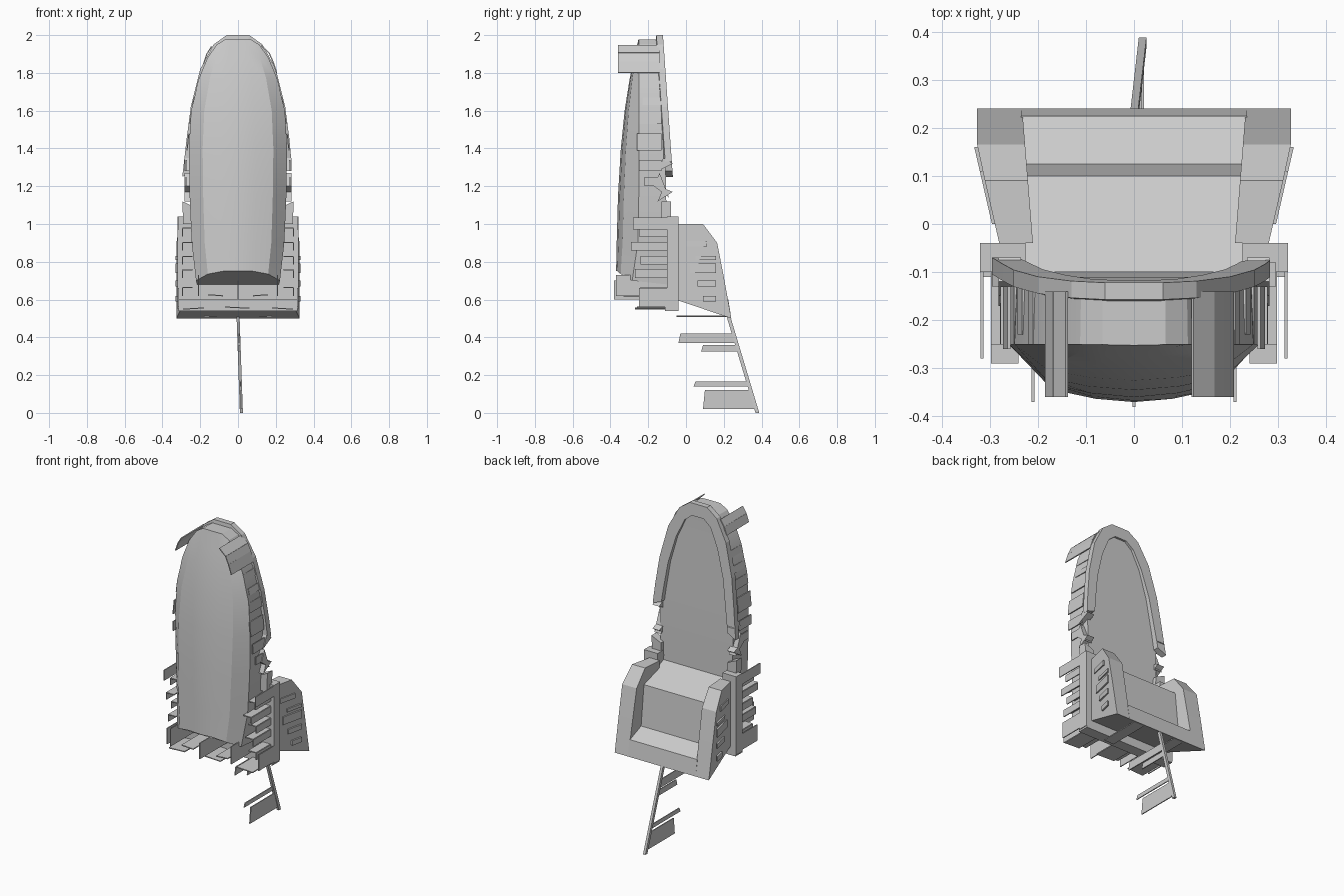
import bpy, bmesh, math
from mathutils import Vector

cube = bpy.data.objects.get("Cube")
if cube:
    bpy.data.objects.remove(cube)

grey = bpy.data.materials.new("plain grey")
grey.use_nodes = True
tone = (0.6, 0.6, 0.6, 1)
grey.diffuse_color = tone
grey.node_tree.nodes["Principled BSDF"].inputs["Base Color"].default_value = tone


def loft(name, loops):
    """Skin matching closed loops of points and cap both ends."""
    bm = bmesh.new()
    rings = [[bm.verts.new(p) for p in loop] for loop in loops]
    for a, b in zip(rings, rings[1:]):
        for i in range(len(a)):
            j = (i + 1) % len(a)
            bm.faces.new((a[i], a[j], b[j], b[i]))
    bm.faces.new(rings[0])
    bm.faces.new(rings[-1])
    bmesh.ops.recalc_face_normals(bm, faces=bm.faces)
    mesh = bpy.data.meshes.new(name)
    bm.to_mesh(mesh)
    bm.free()
    mesh.materials.append(grey)
    obj = bpy.data.objects.new(name, mesh)
    bpy.context.collection.objects.link(obj)
    return obj


def prism_y(name, xz, y0, y1):
    return loft(name, [[(x, y, z) for x, z in xz] for y in (y0, y1)])


def prism_x(name, yz, x0, x1):
    return loft(name, [[(x, y, z) for y, z in yz] for x in (x0, x1)])


def plate(name, p, q, y0, y1, thick=0.006):
    """Thin strip between two x-z points, running front to back."""
    p, q = Vector(p), Vector(q)
    d = (q - p).normalized() * thick / 2
    n = Vector((-d.y, d.x))
    return prism_y(name, [p + n, q + n, q - n, p - n], y0, y1)


def block(name, x0, x1, y0, y1, z0, z1):
    return prism_y(name, [(x0, z0), (x1, z0), (x1, z1), (x0, z1)], y0, y1)


# Domed front shell: height, half width, front y, widest y, back y
rows = [
    (0.70, 0.222, -0.37, -0.285, -0.10),
    (0.90, 0.245, -0.367, -0.255, -0.10),
    (1.15, 0.256, -0.36, -0.25, -0.105),
    (1.40, 0.260, -0.345, -0.25, -0.11),
    (1.60, 0.248, -0.325, -0.25, -0.12),
    (1.77, 0.207, -0.298, -0.25, -0.125),
    (1.88, 0.162, -0.275, -0.25, -0.13),
    (1.95, 0.112, -0.258, -0.25, -0.13),
    (1.978, 0.066, -0.252, -0.25, -0.13),
]
sections = []
for k, (z, w, yf, yc, yb) in enumerate(rows):
    low = 1 if k == 0 else 0
    half = [(w * 0.98, yb, z - 0.02 * low),
            (w, yc, z),
            (w * 0.72, yf * 0.72 + yc * 0.28, z + 0.035 * low),
            (w * 0.36, yf * 0.92 + yc * 0.08, z + 0.05 * low)]
    middle = [(0, yf, z + 0.05 * low)]
    sections.append(half + middle + [(-x, y, h) for x, y, h in reversed(half)])
shell = loft("front_shell", sections)
bpy.ops.object.select_all(action="DESELECT")
shell.select_set(True)
bpy.context.view_layer.objects.active = shell
bpy.ops.object.shade_smooth_by_angle(angle=math.radians(20))

# Raised arch around the back of the shell, its right leg hanging lower
outer = [(0.283, 1.33), (0.272, 1.45), (0.25, 1.62), (0.20, 1.82), (0.13, 1.95), (0.06, 2.0)]
inner = [(0.225, 1.35), (0.212, 1.45), (0.19, 1.60), (0.143, 1.77), (0.09, 1.885), (0.04, 1.925)]


def rim_y(z):
    return -0.122 + (2.0 - z) * 0.07


arch = []
for s, order in ((1, range(6)), (-1, reversed(range(6)))):
    for i in order:
        (xo, zo), (xi, zi) = outer[i], inner[i]
        if s < 0 and i == 0:
            xo, zo, xi, zi = xo + 0.012, zo - 0.08, xi + 0.012, zi - 0.07
        arch.append([(s * xo, rim_y(zo), zo), (s * xi, rim_y(zi), zi),
                     (s * xi, rim_y(zi) - 0.05, zi), (s * xo, rim_y(zo) - 0.035, zo)])
loft("rear_arch", arch)


def outline(z):
    for (xa, za), (xb, zb) in zip(outer, outer[1:]):
        if za <= z <= zb:
            return xa + (xb - xa) * (z - za) / (zb - za)
    return outer[0][0]


for s, side in ((1, "left"), (-1, "right")):
    # Strips reaching forward from the arch
    for z, h, y in ((1.20, 0.05, -0.22), (1.28, 0.06, -0.25), (1.39, 0.09, -0.26),
                    (1.53, 0.06, -0.25), (1.63, 0.04, -0.23), (1.72, 0.04, -0.25)):
        plate(side + "_arch_strip", (s * (outline(z) - 0.008), z),
              (s * (outline(z + h) - 0.008), z + h), y, -0.13)
    # Broken shards and stubs at the waist
    for y, z, t in ((-0.10, 1.12, 0.05), (-0.12, 1.20, -0.06), (-0.10, 1.28, 0.04)):
        prism_x(side + "_waist_shard",
                [(y - 0.05, z), (y + 0.03, z + t), (y - 0.02, z + 0.07)],
                s * 0.235, s * 0.282)
    prism_y(side + "_waist_stub", [(s * 0.225, 1.0), (s * 0.29, 1.0), (s * 0.295, 1.12),
                                   (s * 0.23, 1.09)], -0.13, -0.08)

# Large curved strips at the crown
for side, path in (("left", [(0.122, 1.945), (0.165, 1.905), (0.185, 1.86), (0.205, 1.80)]),
                   ("right", [(-0.14, 1.94), (-0.165, 1.90), (-0.182, 1.85)])):
    for a, b in zip(path, path[1:]):
        plate(side + "_crown_strip", a, b, -0.36, -0.14)


# Rear pack with sloping top, recessed back and flared side arms
def flare(y):
    return min(0.28 + 0.23 * (y + 0.04), 0.326)


prism_x("rear_pack_core", [(-0.10, 0.98), (0.10, 0.90), (0.125, 0.65), (0.224, 0.60),
                           (0.24, 0.50), (-0.04, 0.595), (-0.10, 0.60)], -0.235, 0.235)
arm = [(-0.04, 1.0), (0.09, 1.0), (0.165, 0.90), (0.2, 0.72), (0.24, 0.50), (-0.04, 0.595)]
for s, side in ((1, "left"), (-1, "right")):
    loft(side + "_pack_arm",
         [[(s * (0.21 + 0.08 * (y + 0.04)), y, z) for y, z in arm],
          [(s * flare(y), y, z) for y, z in arm]])
    # Strips lying along the outside of the pack
    for z, h, y0, y1 in ((0.88, 0.03, 0.0, 0.11), (0.81, 0.02, 0.05, 0.16),
                         (0.74, 0.05, 0.02, 0.16), (0.67, 0.03, 0.06, 0.16),
                         (0.59, 0.03, 0.09, 0.16)):
        loft(side + "_pack_strip",
             [[(s * (flare(y) + d), y, h2) for d, h2 in
               ((-0.004, z), (0.006, z), (0.006, z + h), (-0.004, z + h))] for y in (y0, y1)])

# Frame between the shell and the pack
block("frame_bottom_bar", -0.315, 0.315, -0.11, -0.04, 0.54, 0.60)
for s, side in ((1, "left"), (-1, "right")):
    block(side + "_frame_column", s * 0.225, s * 0.32, -0.10, -0.04, 0.55, 1.04)
    # Angled brackets reaching forward from the column
    for z, y in ((0.62, -0.24), (0.715, -0.27), (0.785, -0.24), (0.86, -0.29), (0.935, -0.25)):
        plate(side + "_bracket_side", (s * 0.294, z), (s * 0.294, z + 0.043), y, -0.10)
        plate(side + "_bracket_top", (s * 0.24, z + 0.043), (s * 0.294, z + 0.043), y, -0.10)
    plate(side + "_column_edge", (s * 0.316, 0.97), (s * 0.316, 1.035), -0.28, -0.10)
    plate(side + "_column_foot", (s * 0.316, 0.56), (s * 0.316, 0.66), -0.25, -0.10)
    plate(side + "_lower_fin", (s * 0.21, 0.62), (s * 0.21, 0.73), -0.37, -0.10)
    plate(side + "_floor_strip", (s * 0.08, 0.62), (s * 0.16, 0.625), -0.33, -0.10)
    plate(side + "_base_strip", (s * 0.18, 0.555), (s * 0.29, 0.55), -0.27, -0.10)
    plate(side + "_under_strip", (s * 0.11, 0.51), (s * 0.18, 0.512), -0.05, 0.22)
plate("middle_fin", (0, 0.60), (0, 0.70), -0.38, -0.10)
plate("middle_base_strip", (-0.07, 0.56), (0.06, 0.555), -0.26, -0.10)

# Thin tail rod leaning backwards, with flags pointing forward
rod = [[(x + w, y + d, z) for w, d in ((-0.008, -0.01), (0.008, -0.01), (0.008, 0.01), (-0.008, 0.01))]
       for x, y, z in ((0, 0.222, 0.52), (0.018, 0.378, 0.0))]
loft("tail_rod", rod)


def rod_y(z):
    return 0.378 - 0.3 * z


for z, h, y in ((0.37, 0.05, -0.04), (0.325, 0.035, 0.08), (0.14, 0.025, 0.04), (0.02, 0.10, 0.09)):
    x = 0.018 - 0.034 * z
    prism_x("tail_flag", [(y, z), (rod_y(z), z), (rod_y(z + h), z + h), (y + 0.01, z + h)],
            x - 0.003, x + 0.003)
